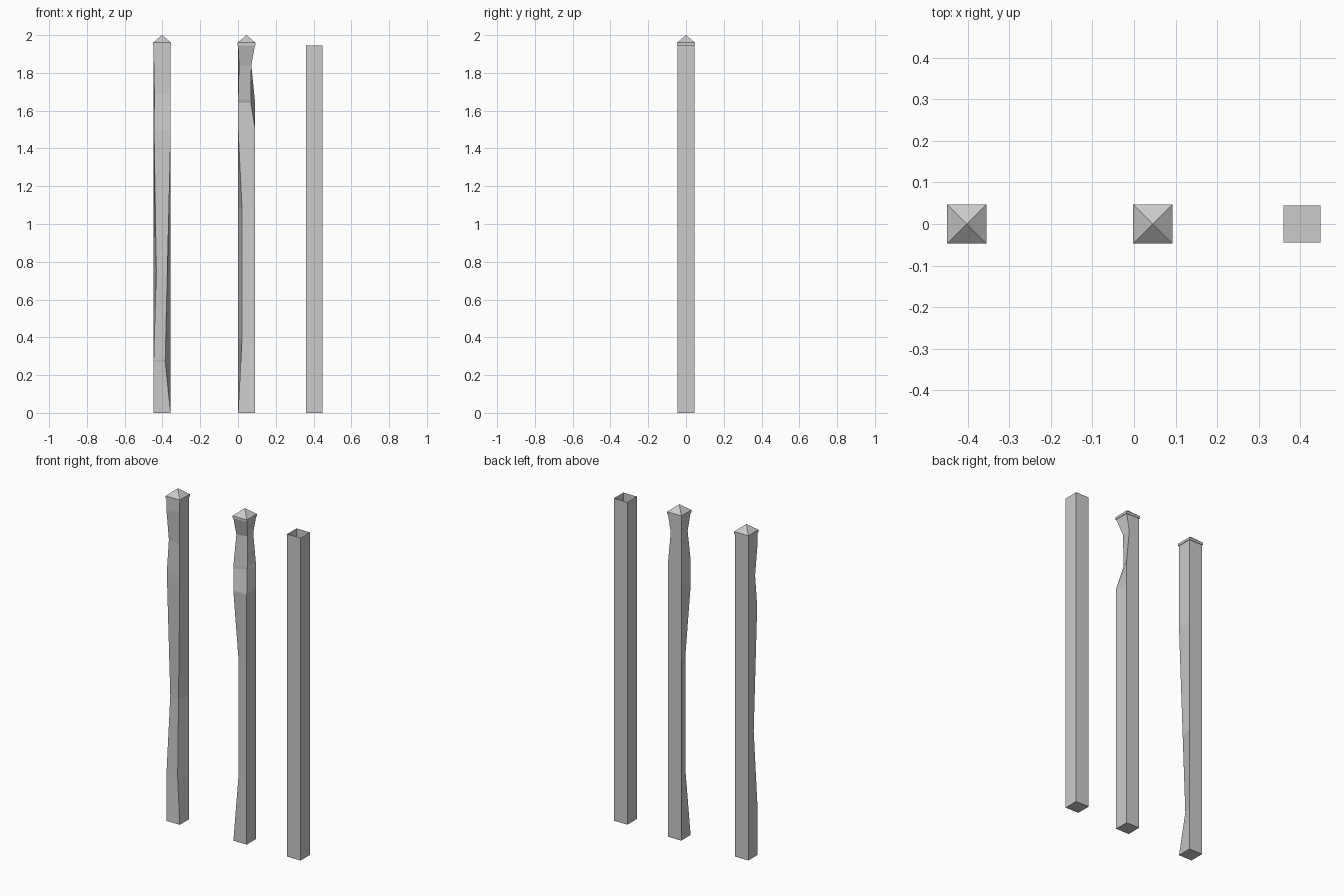
import bpy, bmesh

if "Cube" in bpy.data.objects:
    bpy.data.objects.remove(bpy.data.objects["Cube"])

HALF, TOP = 0.0445, 1.945       # post half width and height
CAP_HALF, CAP_MID = 0.0475, 1.96

def finish(bm, name):
    bmesh.ops.recalc_face_normals(bm, faces=bm.faces)
    me = bpy.data.meshes.new(name)
    bm.to_mesh(me)
    bm.free()
    ob = bpy.data.objects.new(name, me)
    bpy.context.collection.objects.link(ob)

def dent_at(points, z):
    """Interpolate the inward shift (dx, dy) of a corner at height z."""
    pts = [(0, 0, 0)] + points + [(TOP, 0, 0)]
    for a, b in zip(pts, pts[1:]):
        if a[0] <= z <= b[0]:
            t = (z - a[0]) / (b[0] - a[0])
            return a[1] + t * (b[1] - a[1]), a[2] + t * (b[2] - a[2])
    return 0, 0

# Square open-topped post whose corners are worn inward by (z, dx, dy) points
def post(name, cx, dents):
    bm = bmesh.new()
    heights = sorted({0, TOP} | {p[0] for pts in dents.values() for p in pts})
    rings = []
    for z in heights:
        ring = []
        for sx, sy in ((-1, -1), (1, -1), (1, 1), (-1, 1)):
            dx, dy = dent_at(dents.get((sx, sy), []), z)
            ring.append(bm.verts.new((cx + sx * (HALF - dx), sy * (HALF - dy), z)))
        rings.append(ring)
    for a, b in zip(rings, rings[1:]):
        for i in range(4):
            j = (i + 1) % 4
            bm.faces.new((a[i], a[j], b[j], b[i]))
    bm.faces.new(rings[0][::-1])
    finish(bm, name)

# Pyramid cap with a short lip
def cap(name, cx):
    bm = bmesh.new()
    rings = [[bm.verts.new((cx + sx * CAP_HALF, sy * CAP_HALF, z))
              for sx, sy in ((-1, -1), (1, -1), (1, 1), (-1, 1))]
             for z in (TOP, CAP_MID)]
    tip = bm.verts.new((cx, 0, 2))
    for i in range(4):
        j = (i + 1) % 4
        bm.faces.new((rings[0][i], rings[0][j], rings[1][j], rings[1][i]))
        bm.faces.new((rings[1][i], rings[1][j], tip))
    bm.faces.new(rings[0][::-1])
    finish(bm, name)

FL, FR, BR = (-1, -1), (1, -1), (1, 1)

# Left post, lightly worn front corners
post("worn_post", -0.402, {
    FL: [(0.28, 0, 0), (0.75, 0.014, 0.017), (1.5, 0.002, 0.001),
         (1.69, 0.004, 0.018), (1.88, 0, 0)],
    FR: [(0.27, 0.028, 0.02), (1.43, 0, 0)]})
cap("worn_post_cap", -0.402)

# Middle post, heavily worn
post("heavily_worn_post", 0.045, {
    FL: [(0.4, 0.021, 0.02), (1.08, 0.021, 0.02), (1.5, 0, 0),
         (1.66, 0, 0), (1.84, 0.005, 0.021)],
    FR: [(1.51, 0, 0), (1.64, 0.022, 0.036), (1.84, 0.019, 0.036)],
    BR: [(1.65, 0, 0), (1.84, 0.019, 0)]})
cap("heavily_worn_post_cap", 0.045)

# Right post, straight and open on top
post("plain_post", 0.404, {})
